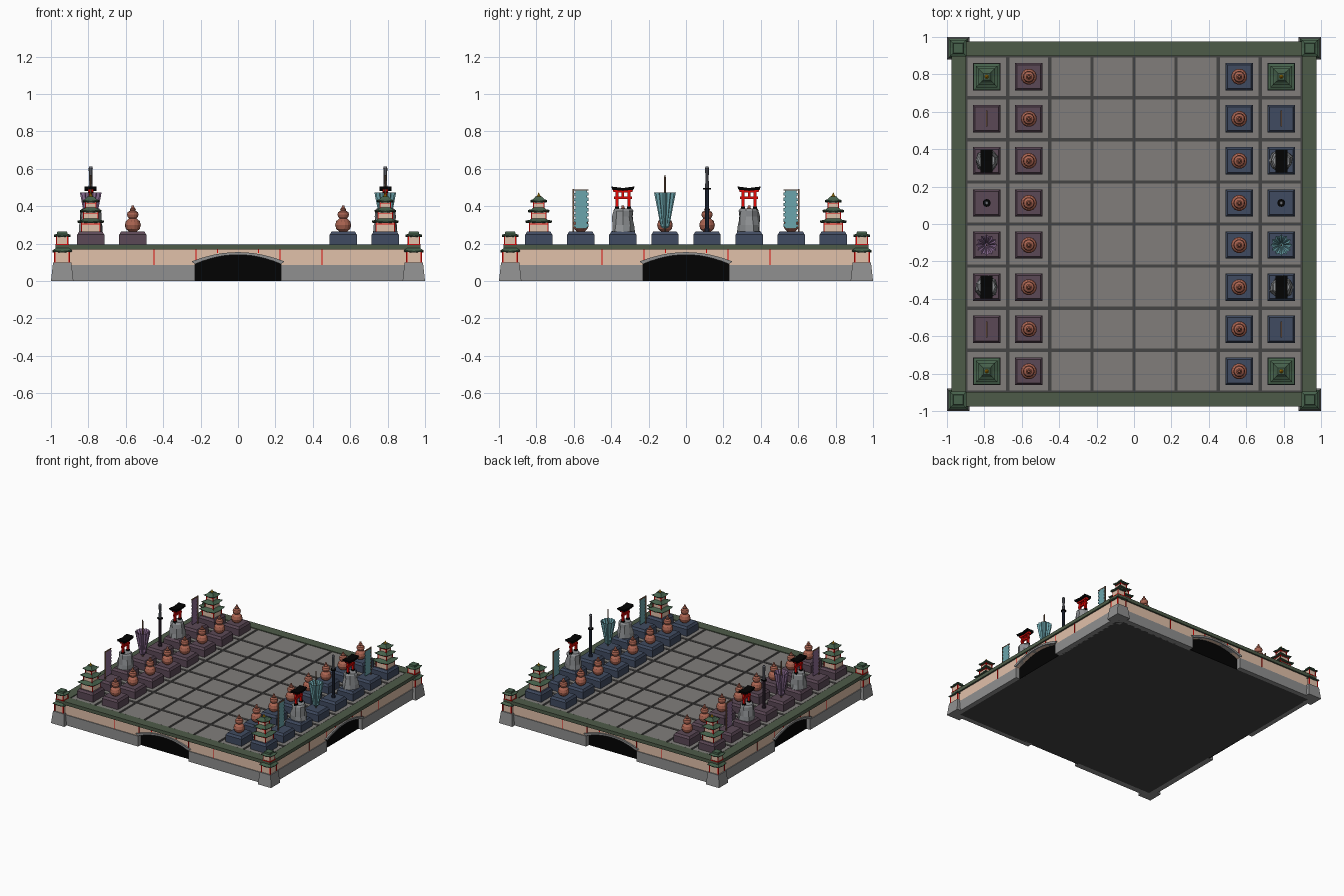
import bpy, bmesh, random
from math import sin, cos, pi
from mathutils import Matrix, Vector

if "Cube" in bpy.data.objects:
    bpy.data.objects.remove(bpy.data.objects["Cube"])

random.seed(4)
PALETTE = {
    "stone": (.56, .56, .56), "grout": (.27, .27, .27), "tile": (.50, .49, .48), "rock": (.55, .56, .57),
    "peach": (.88, .75, .66), "red": (.88, .06, .05), "black": (.04, .04, .04), "rim_green": (.31, .36, .29),
    "roof_green": (.28, .38, .30), "gold": (.85, .62, .10), "gourd": (.66, .39, .32), "wood": (.50, .38, .30),
    "grip": (.42, .43, .46), "plum": (.36, .29, .34), "plum_cloth": (.55, .43, .58), "plum_dark": (.24, .19, .24),
    "navy": (.26, .30, .38), "navy_cloth": (.42, .64, .67), "navy_dark": (.17, .20, .27)}
NAMES = list(PALETTE)
MATS = {}
for key, rgb in PALETTE.items():
    MATS[key] = bpy.data.materials.new(key)
    MATS[key].diffuse_color = [c ** 2.2 for c in rgb] + [1]


def paint(faces, col):
    for f in faces:
        f.material_index = NAMES.index(col)


def box(bm, x0, x1, y0, y1, z0, z1, col):
    m = Matrix.Translation(((x0 + x1) / 2, (y0 + y1) / 2, (z0 + z1) / 2)) @ Matrix.Diagonal((x1 - x0, y1 - y0, z1 - z0, 1))
    vs = bmesh.ops.create_cube(bm, size=1, matrix=m)["verts"]
    paint({f for v in vs for f in v.link_faces}, col)


def loft(bm, rings, col, n=4, pleat=1, jitter=0):
    """Stack rings (radius, z, corner lift); n=4 is square, otherwise round."""
    square = [(-1, -1), (0, -1), (1, -1), (1, 0), (1, 1), (0, 1), (-1, 1), (-1, 0)]
    if not any(len(r) > 2 for r in rings):
        square = square[::2]
    loops = []
    for r, z, *lift in rings:
        if n == 4:
            pts = [(r * a, r * b, z + (lift[0] if lift and a * b else 0)) for a, b in square]
        else:
            pts = []
            for i in range(n):
                q = r * (pleat if i % 2 else 1) * (1 + random.uniform(-jitter, jitter))
                pts.append((q * cos(2 * pi * i / n), q * sin(2 * pi * i / n), z))
        loops.append([bm.verts.new(p) for p in pts])
    k = len(loops[0])
    faces = [bm.faces.new((a[i], a[(i + 1) % k], b[(i + 1) % k], b[i]))
             for a, b in zip(loops, loops[1:]) for i in range(k)]
    faces += [bm.faces.new(loops[0][::-1]), bm.faces.new(loops[-1])]
    paint(faces, col)


def prism(bm, pts, x0, x1, col):
    """Extrude a (y, z) outline along x."""
    a, b = [[bm.verts.new((x, y, z)) for y, z in pts] for x in (x0, x1)]
    k = len(pts)
    faces = [bm.faces.new((a[i], a[(i + 1) % k], b[(i + 1) % k], b[i])) for i in range(k)]
    paint(faces + [bm.faces.new(a[::-1]), bm.faces.new(b)], col)


def finish(name, bm, places=((0, 0, 0),)):
    """Make the mesh and one linked object per (x, y, turn)."""
    bmesh.ops.recalc_face_normals(bm, faces=bm.faces)
    used = sorted({f.material_index for f in bm.faces})
    for f in bm.faces:
        f.material_index = used.index(f.material_index)
    me = bpy.data.meshes.new(name)
    bm.to_mesh(me)
    bm.free()
    for i in used:
        me.materials.append(MATS[NAMES[i]])
    for x, y, turn in places:
        ob = bpy.data.objects.new(name, me)
        ob.location = (x, y, 0)
        ob.rotation_euler.z = turn
        bpy.context.collection.objects.link(ob)


def posts(bm, r, z0, z1, w=.004):
    for a in (-r, r):
        for b in (-r, r):
            box(bm, a - w, a + w, b - w, b + w, z0, z1, "red")


# board core and the 64 tiles
bm = bmesh.new()
box(bm, -.93, .93, -.93, .93, 0, .184, "grout")
finish("board_core", bm)
STEP = .225
SQUARES = [(i - 3.5) * STEP for i in range(8)]
bm = bmesh.new()
for x in SQUARES:
    for y in SQUARES:
        box(bm, x - .104, x + .104, y - .104, y + .104, .18, .192, "tile")
finish("board_tiles", bm)

# one side wall: stone footing, plaster band with arched gate, rim; used four times
bm = bmesh.new()
arch = [(u * .23, .09 + .05 * (1 - u * u)) for u in [i / 6 - 1 for i in range(13)]]
prism(bm, [(-.23, 0)] + arch + [(.23, 0)], .925, .933, "black")
for s in (-1, 1):
    y0, y1 = sorted((s * .23, s * .965))
    box(bm, .92, .968, y0, y1, 0, .085, "stone")
prism(bm, [(-.96, .085), (-.23, .085)] + arch + [(.23, .085), (.96, .085), (.96, .167), (-.96, .167)], .92, .962, "peach")
prism(bm, arch + [(u * 1.08, z + .014) for u, z in arch[::-1]], .93, .975, "stone")
for y, z in ((.45, .085), (.225, .11), (.11, .15)):
    for s in (-1, 1):
        box(bm, .955, .965, s * y - .003, s * y + .003, z, .167, "red")
prism(bm, [(-.975, .167), (.975, .167), (.975, .195), (-.975, .195)], .897, .975, "rim_green")
finish("side_wall", bm, [(0, 0, k * pi / 2) for k in range(4)])

# corner towers
bm = bmesh.new()
loft(bm, [(.06, 0), (.049, .098)], "stone")
loft(bm, [(.04, .098), (.04, .155)], "peach")
posts(bm, .039, .098, .155)
loft(bm, [(.05, .152, .006), (.052, .158, .006), (.034, .176, 0)], "roof_green")
loft(bm, [(.031, .17), (.031, .238)], "peach")
posts(bm, .03, .17, .238, .003)
box(bm, -.036, .036, -.036, .036, .193, .198, "red")
loft(bm, [(.043, .235, .006), (.045, .241, .006), (.028, .252, 0), (.026, .265, 0)], "roof_green")
finish("corner_tower", bm, [(x, y, 0) for x in (-.94, .94) for y in (-.94, .94)])


def plinth(bm, team):
    loft(bm, [(.073, .192), (.073, .248), (.069, .252), (.062, .265)], team)


def gourd(team):
    bm = bmesh.new()
    plinth(bm, team)
    loft(bm, [(.022, .265), (.037, .278), (.043, .299), (.037, .32), (.02, .334), (.027, .342), (.031, .355),
              (.027, .368), (.014, .376), (.016, .384), (.009, .39), (.006, .404)], "gourd", 14)
    return bm


def pagoda(team):
    bm = bmesh.new()
    plinth(bm, team)
    for r, z0, z1, e in ((.05, .265, .315, .07), (.038, .325, .372, .057), (.028, .38, .425, .045)):
        loft(bm, [(r, z0), (r, z1)], "peach")
        posts(bm, r, z0, z1, .003)
        box(bm, -r - .003, r + .003, -r - .003, r + .003, z1 - .012, z1 - .008, "red")
        loft(bm, [(e - .003, z1 - .006, .008), (e, z1, .008), (e * .7, z1 + .011, 0), (e * .4, z1 + .026, 0)], "roof_green")
    loft(bm, [(.008, .445), (.011, .453), (.006, .46), (.001, .474)], "gold", 8)
    return bm


def banner(team):
    bm = bmesh.new()
    plinth(bm, team)
    box(bm, -.004, .004, -.043, -.035, .26, .492, "wood")
    box(bm, -.004, .004, -.043, .042, .483, .49, "wood")
    box(bm, -.0025, .0025, -.029, .033, .28, .483, team + "_cloth")
    for i in range(7):
        z = .288 + i * .028
        box(bm, -.0025, .0025, -.036, -.028, z, z + .014, team + "_cloth")
        box(bm, -.0025, .0025, .032, .041, z, z + .018, team + "_cloth")
    return bm


def gate_on_rock(team):
    bm = bmesh.new()
    plinth(bm, team)
    loft(bm, [(.062, .262), (.06, .3), (.054, .345), (.052, .375), (.044, .388)], "rock", 9, jitter=.1)
    for y in (-.032, .032):
        box(bm, -.011, .011, y - .011, y + .011, .378, .398, "black")
        box(bm, -.008, .008, y - .008, y + .008, .398, .478, "red")
    box(bm, -.007, .007, -.048, .048, .437, .451, "red")
    box(bm, -.006, .006, -.007, .007, .451, .475, "red")
    prism(bm, [(-.05, .475), (0, .471), (.05, .475), (.055, .489), (0, .484), (-.055, .489)], -.014, .014, "red")
    prism(bm, [(-.057, .488), (0, .482), (.057, .488), (.062, .505), (0, .497), (-.062, .505)], -.032, .032, "black")
    return bm


def sword(team):
    bm = bmesh.new()
    plinth(bm, team)
    loft(bm, [(.015, .265), (.015, .28), (.011, .284), (.011, .485), (.013, .49)], team + "_dark", 10)
    loft(bm, [(.021, .49), (.021, .497)], "black", 12)
    loft(bm, [(.011, .497), (.009, .55), (.011, .603), (.008, .612)], "grip", 10)
    return bm


def umbrella(team):
    bm = bmesh.new()
    plinth(bm, team)
    loft(bm, [(.005, .262), (.005, .55), (.003, .566)], "wood", 8)
    loft(bm, [(.012, .28), (.024, .292), (.036, .36), (.058, .472), (.05, .468), (.01, .40)], team + "_cloth", 24, pleat=.78)
    return bm


# both armies face each other across x
BACK_ROW = [("pagoda_piece", pagoda, (0, 7)), ("banner_piece", banner, (1, 6)), ("gate_piece", gate_on_rock, (2, 5)),
            ("umbrella_piece", umbrella, (3,)), ("sword_piece", sword, (4,))]
for team, side in (("plum", -1), ("navy", 1)):
    finish(team + "_gourd_piece", gourd(team), [(side * 2.5 * STEP, y, 0) for y in SQUARES])
    for name, make, slots in BACK_ROW:
        finish(team + "_" + name, make(team), [(side * 3.5 * STEP, SQUARES[i], pi if i > 4 else 0) for i in slots])

for m in bpy.data.materials:
    if m.users and not m.is_grease_pencil:
        m.use_nodes = True
        m.node_tree.nodes["Principled BSDF"].inputs["Base Color"].default_value = m.diffuse_color
